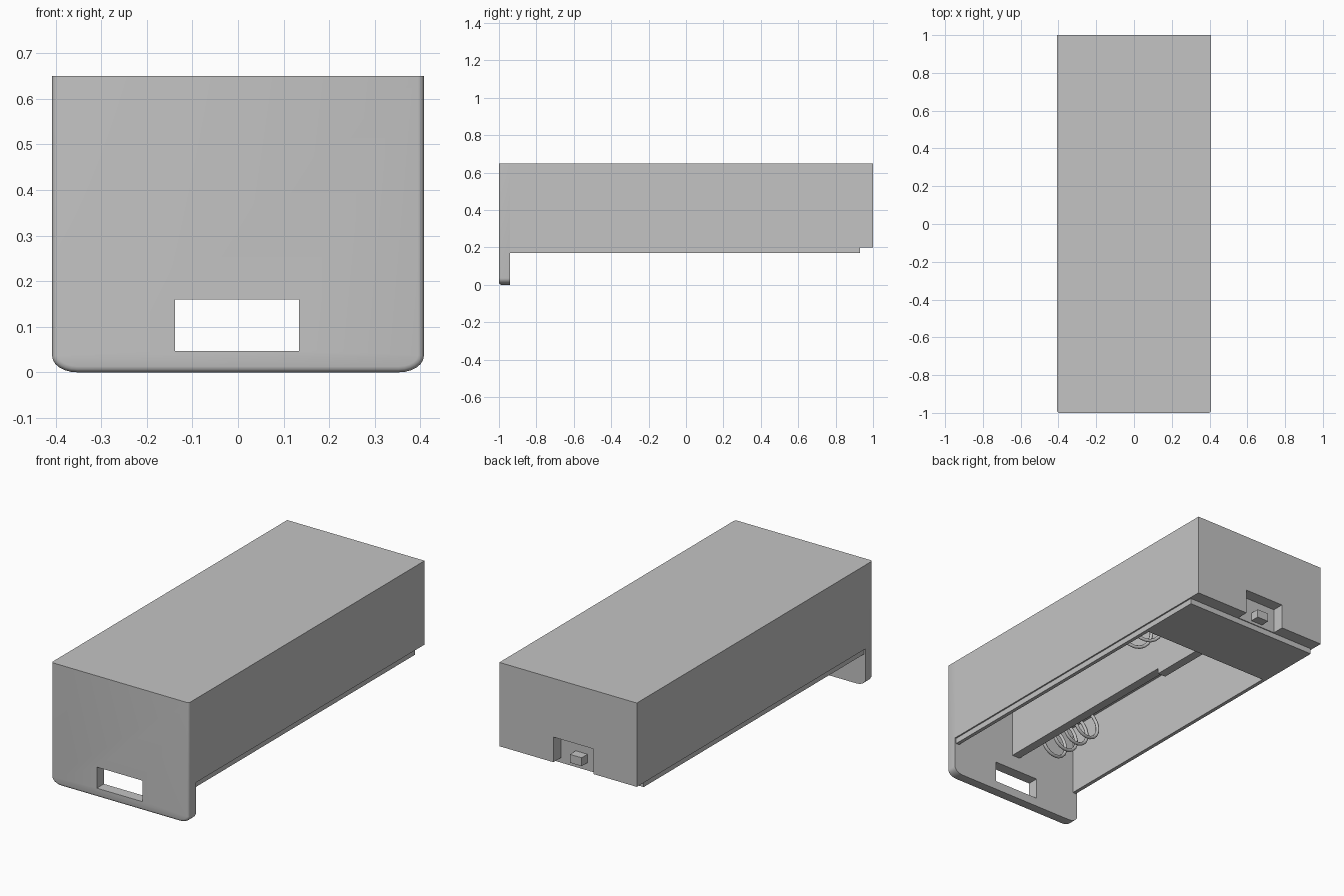
import bpy, bmesh, math

old = bpy.data.objects.get("Cube")
if old:
    bpy.data.objects.remove(old, do_unlink=True)

# Single grey plastic
grey = bpy.data.materials.new("light_grey")
grey.use_nodes = True
grey.diffuse_color = (0.55, 0.55, 0.55, 1)
for node in grey.node_tree.nodes:
    if node.type == 'BSDF_PRINCIPLED':
        node.inputs["Base Color"].default_value = (0.55, 0.55, 0.55, 1)


def make_object(name, bm):
    bmesh.ops.recalc_face_normals(bm, faces=bm.faces)
    mesh = bpy.data.meshes.new(name)
    bm.to_mesh(mesh)
    bm.free()
    obj = bpy.data.objects.new(name, mesh)
    bpy.context.collection.objects.link(obj)
    mesh.materials.append(grey)
    return obj


def box(name, x, y, z):
    """Box from (low, high) ranges."""
    bm = bmesh.new()
    bmesh.ops.create_cube(bm, size=1)
    for v in bm.verts:
        v.co = [r[0] + (c + 0.5) * (r[1] - r[0]) for c, r in zip(v.co, (x, y, z))]
    return make_object(name, bm)


def activate(obj):
    bpy.ops.object.select_all(action='DESELECT')
    obj.select_set(True)
    bpy.context.view_layer.objects.active = obj


def cut(obj, x, y, z):
    """Cut a box-shaped opening."""
    cutter = box("cutter", x, y, z)
    cutter.hide_render = True
    mod = obj.modifiers.new("opening", 'BOOLEAN')
    mod.operation = 'DIFFERENCE'
    mod.solver = 'EXACT'
    mod.object = cutter
    activate(obj)
    bpy.ops.object.modifier_apply(modifier=mod.name)
    bpy.data.objects.remove(cutter, do_unlink=True)


HALF, TOP, FLOOR = 0.408, 0.65, 0.2
FRONT, BAY_END, REAR = -0.94, 0.57, 0.93

# Hollow housing with a latch notch in its rear wall
housing = box("housing", (-HALF, HALF), (FRONT, 1), (FLOOR, TOP))
cut(housing, (-0.38, 0.38), (FRONT - 0.1, BAY_END), (0.1, 0.55))
cut(housing, (-0.15, 0.087), (0.935, 1.1), (0.1, 0.335))

# Front plate: rounded lower corners and softened front rim
outline = [(HALF, TOP)]
for side, start in ((1, 0), (-1, 90)):
    for i in range(7):
        a = math.radians(start + i * 15)
        outline.append((side * (HALF - 0.055) + 0.055 * math.cos(a),
                        0.036 - 0.036 * math.sin(a)))
outline.append((-HALF, TOP))
bm = bmesh.new()
face = bm.faces.new([bm.verts.new((x, -1, z)) for x, z in outline])
result = bmesh.ops.extrude_face_region(bm, geom=[face], use_keep_orig=True)
for item in result["geom"]:
    if isinstance(item, bmesh.types.BMVert):
        item.co.y = FRONT
rim = [e for e in bm.edges
       if all(v.co.y < -0.99 for v in e.verts)
       and not all(v.co.z > TOP - 0.01 for v in e.verts)]
bmesh.ops.bevel(bm, geom=rim, offset=0.013, segments=3, profile=0.5, affect='EDGES')
front_plate = make_object("front_plate", bm)
cut(front_plate, (-0.138, 0.134), (-1.1, -0.9), (0.047, 0.16))
activate(front_plate)
bpy.ops.object.shade_smooth_by_angle(angle=math.radians(35))

# Guide rails and rear floor plate
for side, name in ((1, "left_rail"), (-1, "right_rail")):
    box(name, sorted((side * 0.38, side * 0.4)), (FRONT, BAY_END), (0.17, FLOOR))
box("rear_floor_plate", (-0.4, 0.4), (BAY_END, REAR), (0.17, FLOOR))

# Divider between the two bays, deeper towards the rear
box("bay_divider", (-0.024, 0.024), (FRONT, 0.22), (0.24, 0.55))
box("rear_divider", (-0.024, 0.024), (0.22, BAY_END), (0.21, 0.55))

# Latch tab in the rear notch
box("latch_tab", (-0.07, 0.0), (0.935, 0.985), (0.215, 0.26))


def spring(name, x, y_from, y_to, turns=4, radius=0.095):
    curve = bpy.data.curves.new(name, 'CURVE')
    curve.dimensions = '3D'
    curve.bevel_depth = 0.009
    curve.bevel_resolution = 2
    curve.use_fill_caps = True
    count = turns * 20
    line = curve.splines.new('POLY')
    line.points.add(count)
    for i, p in enumerate(line.points):
        t = i / count
        a = 2 * math.pi * turns * t
        p.co = (x + radius * math.cos(a), y_from + (y_to - y_from) * t,
                0.39 + radius * math.sin(a), 1)
    obj = bpy.data.objects.new(name, curve)
    bpy.context.collection.objects.link(obj)
    curve.materials.append(grey)
    activate(obj)
    bpy.ops.object.convert(target='MESH')
    bpy.ops.object.shade_smooth_by_angle(angle=math.radians(60))


# Contact springs at opposite ends of the bays
spring("front_spring", -0.2, FRONT, -0.6)
spring("rear_spring", 0.2, BAY_END, 0.22)
